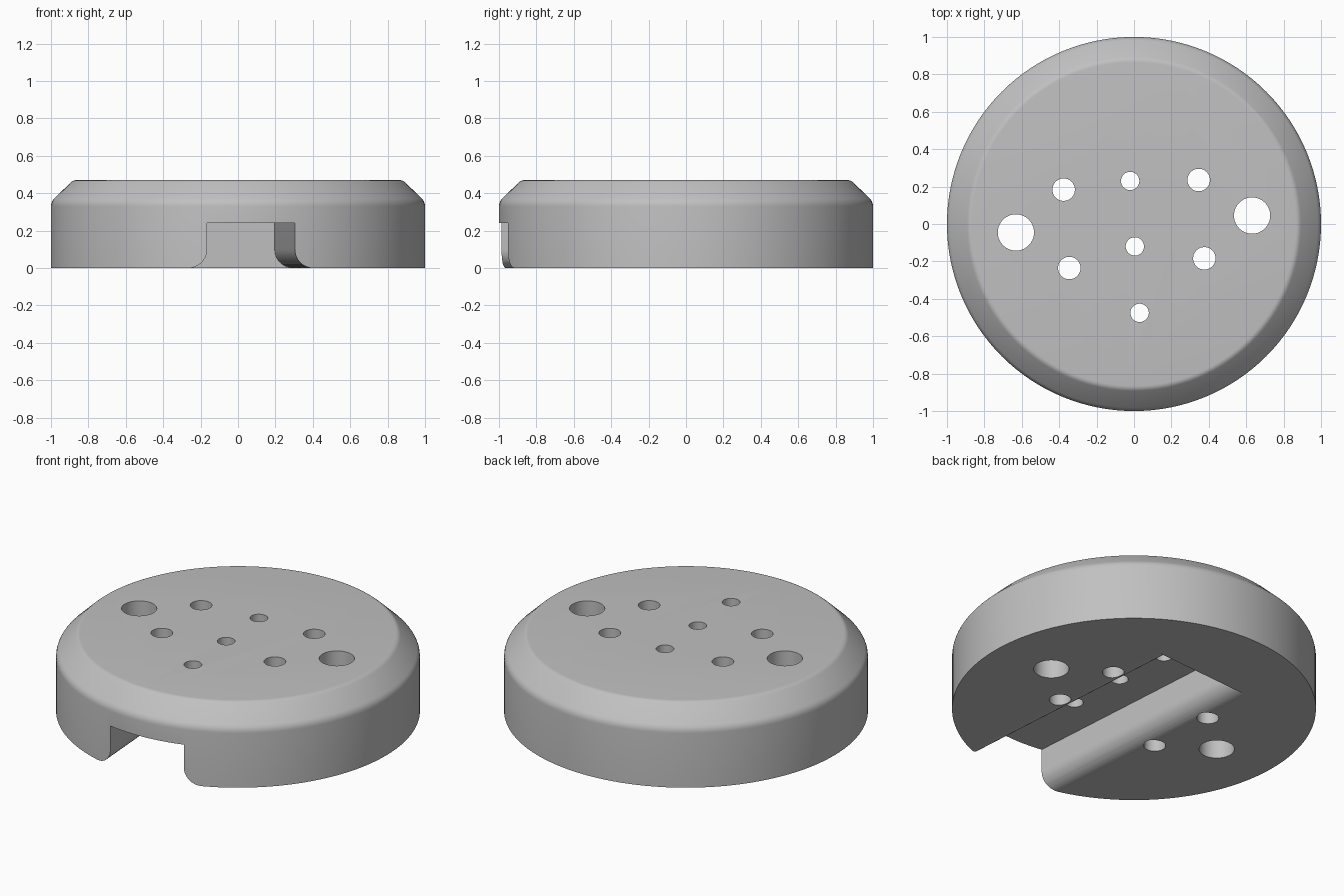
import bpy, bmesh, math
from mathutils import Matrix, Vector

if "Cube" in bpy.data.objects:
    bpy.data.objects.remove(bpy.data.objects["Cube"])

HEIGHT = 0.47
TURN = Matrix.Rotation(math.radians(4.1), 4, "Z")  # pattern is slightly rotated on the disc

grey = bpy.data.materials.new("plain_grey")
grey.use_nodes = True
colour = (0.53, 0.53, 0.53, 1)
grey.diffuse_color = colour
grey.node_tree.nodes["Principled BSDF"].inputs["Base Color"].default_value = colour


def make_object(name, bm):
    bmesh.ops.recalc_face_normals(bm, faces=bm.faces)
    mesh = bpy.data.meshes.new(name)
    bm.to_mesh(mesh)
    bm.free()
    mesh.materials.append(grey)
    obj = bpy.data.objects.new(name, mesh)
    bpy.context.collection.objects.link(obj)
    return obj


def arc(cx, cy, radius, start, end, steps):
    angles = [math.radians(start + (end - start) * i / steps) for i in range(steps + 1)]
    return [(cx + radius * math.cos(a), cy + radius * math.sin(a)) for a in angles]


# Turned disc: straight wall, sloped shoulder, softened corners
def turned_disc():
    profile = [(0, 0), (1, 0)]
    profile += arc(0.94, 0.33, 0.06, 0, 45, 4)
    profile += arc(0.865, HEIGHT - 0.04, 0.04, 45, 90, 4) + [(0, HEIGHT)]
    bm = bmesh.new()
    verts = [bm.verts.new((r, 0, z)) for r, z in profile]
    edges = [bm.edges.new(pair) for pair in zip(verts, verts[1:])]
    bmesh.ops.spin(bm, geom=verts + edges, cent=(0, 0, 0), axis=(0, 0, 1),
                   angle=math.tau, steps=128)
    bmesh.ops.remove_doubles(bm, verts=bm.verts, dist=0.0001)
    bmesh.ops.dissolve_limit(bm, angle_limit=0.001, verts=bm.verts, edges=bm.edges)
    return make_object("disc_body", bm)


# Underside channel, open at the front, with rounded lower lips
def channel_cutter():
    half = [(0.335, -0.1)] + arc(0.335, 0.1, 0.1, 270, 180, 10) + [(0.235, 0.24)]
    section = half + [(-u, z) for u, z in reversed(half)]
    bm = bmesh.new()
    face = bm.faces.new([bm.verts.new((u, -1.2, z)) for u, z in section])
    swept = bmesh.ops.extrude_face_region(bm, geom=[face])["geom"]
    moved = [g for g in swept if isinstance(g, bmesh.types.BMVert)]
    bmesh.ops.translate(bm, vec=Vector((0, 1.74, 0)), verts=moved)
    bm.transform(TURN)
    return make_object("channel_cutter", bm)


# Through holes: large side pair, four medium corners, three small on the middle line
def hole_cutter():
    holes = [(s * 0.633, 0, 0.097) for s in (-1, 1)]
    holes += [(s * 0.362, t * 0.21, 0.06) for s in (-1, 1) for t in (-1, 1)]
    holes += [(-0.004, v, 0.049) for v in (0.231, -0.12, -0.476)]
    bm = bmesh.new()
    for u, v, radius in holes:
        bmesh.ops.create_cone(bm, cap_ends=True, segments=48, radius1=radius,
                              radius2=radius, depth=1,
                              matrix=TURN @ Matrix.Translation((u, v, 0.2)))
    return make_object("hole_cutter", bm)


body = turned_disc()
bpy.context.view_layer.objects.active = body
for cutter in (channel_cutter(), hole_cutter()):
    cutter.hide_render = True
    mod = body.modifiers.new(cutter.name, "BOOLEAN")
    mod.operation = "DIFFERENCE"
    mod.solver = "EXACT"
    mod.object = cutter
    bpy.ops.object.modifier_apply(modifier=mod.name)
    bpy.data.objects.remove(cutter)

for obj in bpy.context.selected_objects:
    obj.select_set(False)
body.select_set(True)
bpy.ops.object.shade_smooth_by_angle(angle=math.radians(30))
